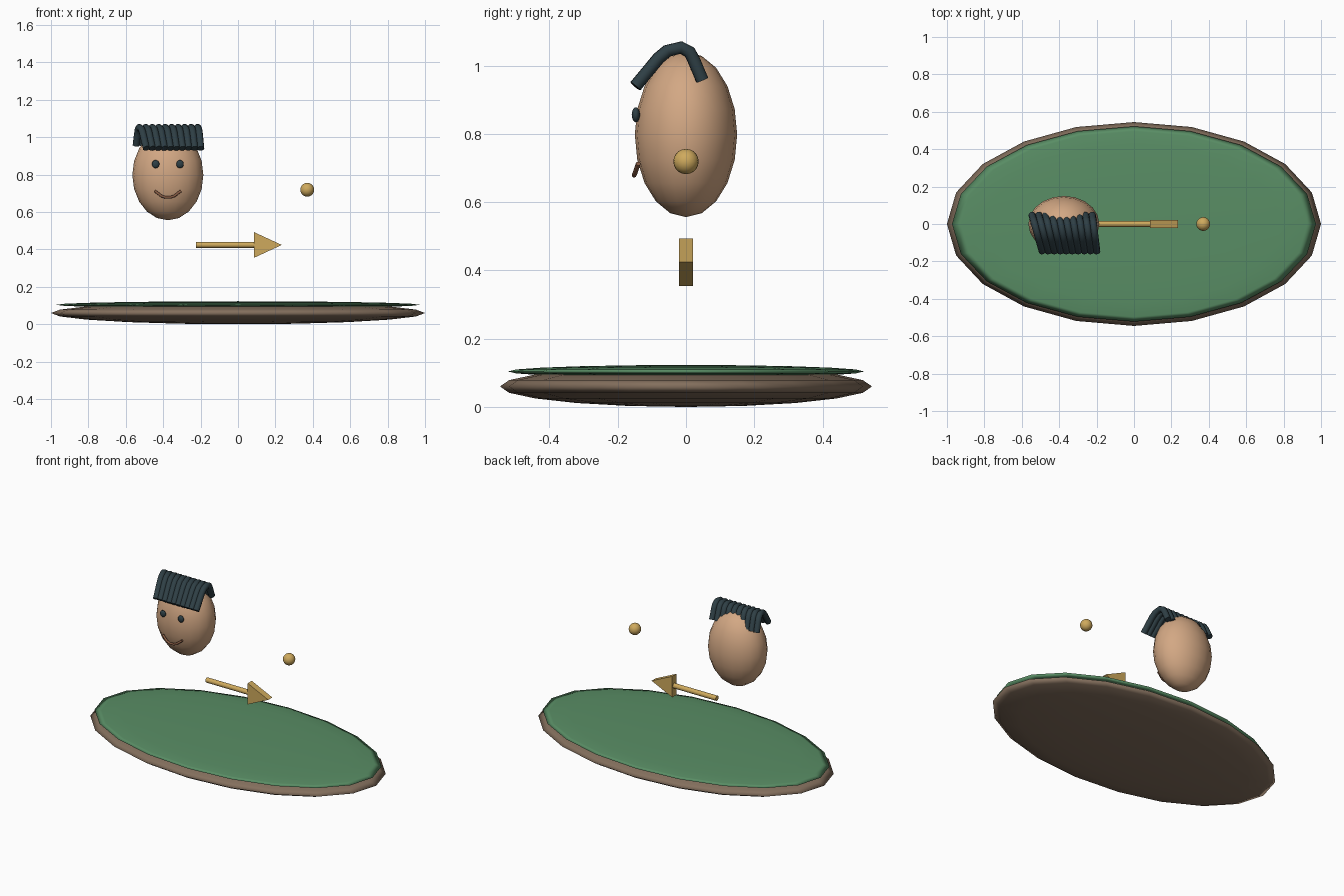
import bpy, bmesh, math

if "Cube" in bpy.data.objects:
    bpy.data.objects.remove(bpy.data.objects["Cube"])

def mat(name, rgb):
    m = bpy.data.materials.new(name)
    m.diffuse_color = (*rgb, 1)
    m.use_nodes = True
    m.node_tree.nodes["Principled BSDF"].inputs["Base Color"].default_value = m.diffuse_color
    return m

BROWN = mat("earth_brown", (0.23, 0.16, 0.11))
GREEN = mat("grass_green", (0.10, 0.27, 0.13))
SKIN = mat("skin", (0.65, 0.39, 0.23))
DARK = mat("dark_teal", (0.028, 0.05, 0.06))
GOLD = mat("gold", (0.62, 0.40, 0.11))
MOUTH = mat("mouth_brown", (0.25, 0.11, 0.06))


def ellipsoid(name, loc, radii, material, seg=20, rings=10):
    bpy.ops.mesh.primitive_uv_sphere_add(segments=seg, ring_count=rings, location=loc)
    o = bpy.context.object
    o.name = name
    o.scale = radii
    bpy.ops.object.transform_apply(location=False, rotation=False, scale=True)
    bpy.ops.object.shade_smooth()
    o.data.materials.append(material)
    return o


def tube(name, points, radius, material, res=3):
    cu = bpy.data.curves.new(name, 'CURVE')
    cu.dimensions = '3D'
    cu.bevel_depth = radius
    cu.bevel_resolution = res
    cu.use_fill_caps = True
    sp = cu.splines.new('POLY')
    sp.points.add(len(points) - 1)
    for p, co in zip(sp.points, points):
        p.co = (*co, 1)
    o = bpy.data.objects.new(name, cu)
    bpy.context.collection.objects.link(o)
    bpy.ops.object.select_all(action='DESELECT')
    o.select_set(True)
    bpy.context.view_layer.objects.active = o
    bpy.ops.object.convert(target='MESH')
    o = bpy.context.object
    bpy.ops.object.shade_smooth_by_angle(angle=math.radians(50))
    o.data.materials.clear()
    o.data.materials.append(material)
    return o


# Oval ground: brown body with a green top
ellipsoid("ground_base", (0, 0, 0.06), (1.0, 0.545, 0.06), BROWN)
ellipsoid("grass_top", (0, 0, 0.104), (0.973, 0.522, 0.019), GREEN)

# Head and eyes
HX = -0.375
ellipsoid("head", (HX, 0, 0.798), (0.19, 0.15, 0.242), SKIN)
for side, s in (("left", -1), ("right", 1)):
    ellipsoid(f"eye_{side}", (HX + s * 0.065, -0.147, 0.856),
              (0.02, 0.012, 0.022), DARK, 16, 8)

# Smile
half = [(0.07, -0.14, 0.713), (0.035, -0.149, 0.686), (0.015, -0.152, 0.679)]
smile = [(HX - x, y, z) for x, y, z in half] + [(HX + x, y, z) for x, y, z in reversed(half)]
tube("smile", smile, 0.007, MOUTH)

# Hair strands draped over the crown, front (t=0) to back (t=1)
profile = [(-0.148, 0.940), (-0.08, 1.022), (-0.055, 1.043), (-0.015, 1.053),
           (0.010, 1.040), (0.022, 1.018), (0.048, 0.957)]
N = 10
for i in range(N):
    u = i / (N - 1)
    front_x = -0.49 + u * 0.291
    back_x = -0.545 + u * 0.322
    pts = []
    for y, z in profile:
        t = (y + 0.148) / 0.196
        pts.append((front_x + (back_x - front_x) * t, y, z))
    tube(f"hair_strand_{i + 1}", pts, 0.019, DARK)

# Arrow shaft
bpy.ops.mesh.primitive_cylinder_add(vertices=16, radius=0.016, depth=0.315,
                                    location=(-0.0675, 0, 0.424),
                                    rotation=(0, math.pi / 2, 0))
shaft = bpy.context.object
shaft.name = "arrow_shaft"
bpy.ops.object.shade_smooth_by_angle(angle=math.radians(40))
shaft.data.materials.append(GOLD)

# Arrow tip: extruded triangle
bm = bmesh.new()
tri = [(0.085, 0.355), (0.234, 0.424), (0.085, 0.493)]
face = bm.faces.new([bm.verts.new((x, -0.021, z)) for x, z in tri])
ext = bmesh.ops.extrude_face_region(bm, geom=[face])
bmesh.ops.translate(bm, vec=(0, 0.042, 0),
                    verts=[g for g in ext["geom"] if isinstance(g, bmesh.types.BMVert)])
bmesh.ops.recalc_face_normals(bm, faces=bm.faces)
me = bpy.data.meshes.new("arrow_tip")
bm.to_mesh(me)
bm.free()
me.materials.append(GOLD)
bpy.context.collection.objects.link(bpy.data.objects.new("arrow_tip", me))

# Floating ball
ellipsoid("ball", (0.37, 0, 0.719), (0.037, 0.037, 0.037), GOLD)
